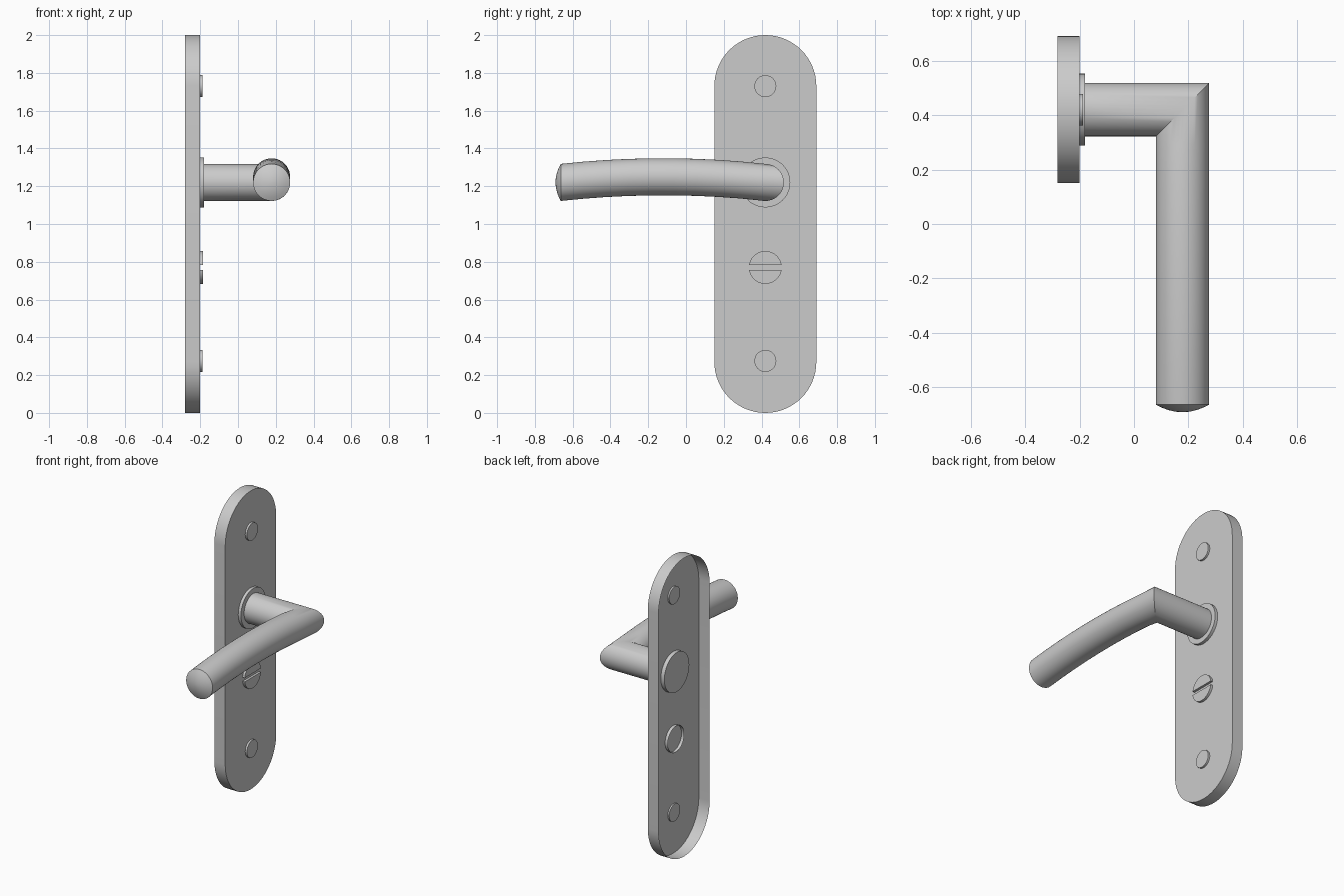
import bpy, bmesh
from math import pi, cos, sin, asin, radians

if "Cube" in bpy.data.objects:
    bpy.data.objects.remove(bpy.data.objects["Cube"])

CY, HUB_Z = 0.42, 1.22        # plate centre line, handle axis height
FACE = -0.20                  # x of the plate front face


def finish(name, bm, fix_normals=True):
    if fix_normals:
        bmesh.ops.recalc_face_normals(bm, faces=bm.faces)
    me = bpy.data.meshes.new(name)
    bm.to_mesh(me)
    bm.free()
    ob = bpy.data.objects.new(name, me)
    bpy.context.collection.objects.link(ob)
    bpy.ops.object.select_all(action='DESELECT')
    ob.select_set(True)
    bpy.context.view_layer.objects.active = ob
    bpy.ops.object.shade_smooth_by_angle(angle=radians(30))
    return ob


def loft(name, rings, cap_start=True, cap_end=True, fix_normals=True):
    """Skin a list of equal-length closed rings of points."""
    bm = bmesh.new()
    loops = [[bm.verts.new(p) for p in ring] for ring in rings]
    n = len(loops[0])
    for a, b in zip(loops, loops[1:]):
        for i in range(n):
            j = (i + 1) % n
            bm.faces.new((a[i], a[j], b[j], b[i]))
    if cap_start:
        bm.faces.new(loops[0][::-1])
    if cap_end:
        bm.faces.new(loops[-1])
    return finish(name, bm, fix_normals)


def arc(r, z, a0, a1, n):
    """Points (y, z) along an arc about the plate centre line."""
    return [(CY + r * cos(a0 + (a1 - a0) * i / n), z + r * sin(a0 + (a1 - a0) * i / n))
            for i in range(n + 1)]


def extrude_x(name, profile, x0, x1, **caps):
    return loft(name, [[(x, y, z) for y, z in profile] for x in (x0, x1)], **caps)


def circle(r, z, n=48):
    return arc(r, z, 0, 2 * pi, n)[:-1]


# Backplate: thin stadium-shaped shell, open at the back
stadium = arc(0.27, 1.73, 0, pi, 32) + arc(0.27, 0.27, pi, 2 * pi, 32)
extrude_x("backplate", stadium, -0.28, FACE, cap_start=False, fix_normals=False)

# Fixing screws
for name, z in (("upper_screw", 1.73), ("lower_screw", 0.275)):
    extrude_x(name, circle(0.058, z, 32), -0.21, -0.187)

# Round collar behind the handle
extrude_x("handle_collar", circle(0.132, HUB_Z), -0.226, -0.18)

# Slotted lock release: two half discs, plus an open sleeve behind the plate
KZ, KR = 0.77, 0.087
slot = asin(0.013 / KR)
for name, start in (("release_upper_half", 0), ("release_lower_half", pi)):
    extrude_x(name, arc(KR, KZ, start + slot, start + pi - slot, 24), FACE, -0.184)
extrude_x("release_sleeve", circle(KR, KZ), -0.22, FACE, cap_start=False, cap_end=False)

# Lever: neck, mitred corner, gently arched grip and domed tip
HX, R, SIDES = 0.178, 0.098, 40
section = [(R * cos(2 * pi * i / SIDES), R * sin(2 * pi * i / SIDES)) for i in range(SIDES)]


def grip_z(y):
    return HUB_Z + 0.03 * (1 - ((y + 0.12) / 0.545) ** 2)


def grip_ring(y, scale=1.0, z=None):
    z = grip_z(y) if z is None else z
    return [(HX + u * scale, y, z + v * scale) for u, v in section]


TIP = -0.663
rings = [[(-0.19, CY + u, HUB_Z + v) for u, v in section],
         [(HX + u, CY + u, HUB_Z + v) for u, v in section]]
rings += [grip_ring(0.29 + (TIP - 0.29) * i / 8) for i in range(9)]
for t in (0.8, 0.55, 0.3, 0.08):
    rings.append(grip_ring(TIP - 0.028 * (1 - t * t), t, grip_z(TIP)))
loft("lever_handle", rings)
